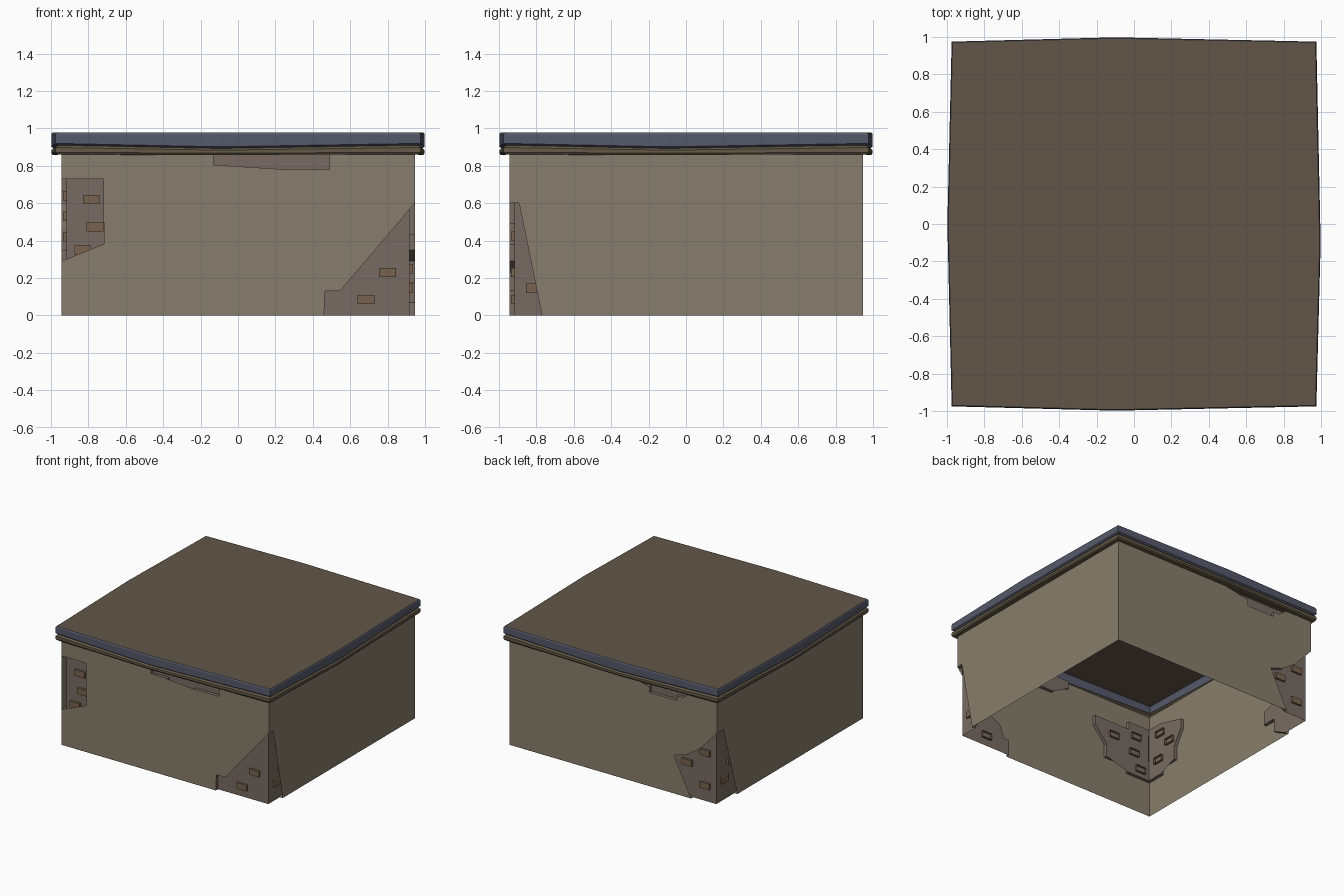
import bpy, bmesh

if "Cube" in bpy.data.objects:
    bpy.data.objects.remove(bpy.data.objects["Cube"])

W, H = 0.945, 0.86        # wall half width and height
DEP, MID = 0.027, 0.06    # recess depth, depth at the caved-in corner


def material(name, rgb):
    m = bpy.data.materials.new(name)
    m.diffuse_color = [(c / 255) ** 2.2 for c in rgb] + [1]
    m.use_nodes = True
    m.node_tree.nodes["Principled BSDF"].inputs["Base Color"].default_value = m.diffuse_color
    return m


def place(k, p):
    """Wall k (front, right, back, left): (along, height, depth) -> world."""
    x, y = p[0], -W + p[2]
    for _ in range(k):
        x, y = -y, x
    return (x, y, p[1])


class Part:
    def __init__(self, name, mat):
        self.name, self.mat, self.bm = name, mat, bmesh.new()

    def face(self, k, pts, split=False):
        f = self.bm.faces.new([self.bm.verts.new(place(k, p)) for p in pts])
        if split:
            bmesh.ops.triangulate(self.bm, faces=[f], ngon_method='EAR_CLIP')

    def finish(self):
        bmesh.ops.remove_doubles(self.bm, verts=self.bm.verts[:], dist=1e-5)
        me = bpy.data.meshes.new(self.name)
        self.bm.to_mesh(me)
        self.bm.free()
        me.materials.append(self.mat)
        bpy.context.collection.objects.link(bpy.data.objects.new(self.name, me))


def stair(top, *steps):
    """Outline of corner damage going down: each step moves sideways to d, then
    down to z; a step marked True slopes straight there instead."""
    pts = [(0, top)]
    for d, z, *slope in steps:
        if not slope and d != pts[-1][0]:
            pts.append((d, pts[-1][1]))
        pts.append((d, z))
    if pts[-1][1] > 0:
        pts.append((0, pts[-1][1]))
    return pts


def stretch(path, s):
    return [(d * s, z) for d, z in path]


# Corner damage outlines (distance from corner, height)
tall = stair(.6, (.135, .49), (.375, .38), (.295, .29), (.4, .23, True), (.4, .13), (.485, 0))
low = stair(.6, (.115, .43), (.205, .35), (.345, .29, True), (.345, .18), (.265, .07),
            (.175, 0, True))
high = stair(.78, (.235, .675), (.365, .595), (.185, .52, True), (.185, .42), (.1, .295))
wide = stair(.73, (.225, .665), (.555, .59), (.445, .46, True), (.445, .35), (.23, .29))
# Per corner: right end of wall k, left end of wall k+1, cave-in height
corners = [(tall, low, .29), (high, stretch(high, .8), .595),
           (stretch(low, 1.35), stretch(low, 1.5), .29), (stretch(wide, .72), wide, .59)]


def hanging(u, *steps):
    """Damage below the trim, left to right: each step drops to z, then runs to u."""
    pts = [(u, H)]
    for z, u in steps:
        pts += [(pts[-1][0], z), (u, z)]
    return pts + [(u, H)]


tops = [hanging(-.13, (.8, .02), (.72, .26), (.78, .49)),
        hanging(-.45, (.725, -.27), (.795, -.12)),
        hanging(.12, (.82, .33), (.77, .58), (.81, .7)), []]
# Exposed bricks per wall (along, height)
brick_spots = [
    [(-.785, .62), (-.57, .555), (-.765, .475), (-.83, .35), (.72, .425), (.8, .23), (.685, .085)],
    [(-.745, .25), (-.81, .145), (.8, .69), (.83, .485)],
    [(-.85, .56), (-.83, .45), (.82, .4), (.66, .28), (.82, .13)],
    [(-.74, .3), (-.82, .17), (.78, .64), (.67, .53), (.8, .42)],
]

walls = Part("walls", material("plaster", (134, 125, 108)))
patches = Part("worn_patches", material("worn_plaster", (119, 107, 98)))
bricks = Part("exposed_bricks", material("brick", (120, 100, 80)))


def corner_patch(k, side, path, zmid):
    """Recessed damage at one end of a wall (side -1 left, 1 right)."""
    def order(pts):
        return pts if side < 0 else pts[::-1]
    outer = [(side * (W - d), z, 0) for d, z in path]
    inner = [(side * (W - max(d, DEP)), z, DEP) for d, z in path]
    for a, b, c, d in zip(outer, outer[1:], inner, inner[1:]):
        patches.face(k, order([b, a, c, d]))
    floor = inner[::-1] + [(side * (W - MID), zmid, MID)]
    if path[-1][1] == 0:
        floor.append((side * (W - DEP), 0, DEP))
    patches.face(k, order(floor), True)
    if path[-1][1] > 0:
        outer.append((side * W, 0, 0))
    return order(outer)


for k in range(4):
    # wall sheet with its damaged ends and top edge cut out
    left = corner_patch(k, -1, corners[k - 1][1], corners[k - 1][2])
    right = corner_patch(k, 1, corners[k][0], corners[k][2])
    top = [(u, z, 0) for u, z in tops[k]]
    walls.face(k, left + right + [(W, H, 0)] + top[::-1] + [(-W, H, 0)], True)
    if top:
        deep = [(u, z, DEP) for u, z in tops[k]]
        for a, b, c, d in zip(top, top[1:], deep, deep[1:]):
            patches.face(k, [a, b, d, c])
        patches.face(k, deep, True)
    # bricks standing out of the recess
    for u, z in brick_spots[k]:
        ring = [(u + sx * .045, z + sz * .025) for sx, sz in ((-1, -1), (1, -1), (1, 1), (-1, 1))]
        front = [(a, b, .01) for a, b in ring]
        back = [(a, b, .045) for a, b in ring]
        bricks.face(k, front)
        for i in range(4):
            j = (i + 1) % 4
            bricks.face(k, [front[j], front[i], back[i], back[j]])

# Sagging trim: rings of (corner half width, middle half width, corner z, middle z)
bend = [-.1, -.1, .1, 0]


def ring_points(c, m, zc, zm):
    pts = []
    for k in range(4):
        pts += [place(k, (-c, zc, W - c)), place(k, (bend[k], zm, W - m))]
    return pts


def band(name, mat, rings, cap=False):
    part = Part(name, mat)
    loops = [[part.bm.verts.new(p) for p in ring_points(*r)] for r in rings]
    for lo, hi in zip(loops, loops[1:]):
        for i in range(8):
            j = (i + 1) % 8
            part.bm.faces.new([lo[i], lo[j], hi[j], hi[i]])
    if cap:
        part.bm.faces.new(loops[-1])
    part.finish()


groove = (.963, .985, .91, .893)
lip = (.97, .993, .977, .977)
band("lower_trim", material("trim_brown", (100, 90, 72)),
     [(W, W, H, H), (.968, .99, .862, .858), (.975, .998, .872, .868),
      (.975, .998, .898, .884), groove])
band("upper_trim", material("trim_slate", (86, 90, 106)),
     [groove, (.975, .998, .92, .902), (.975, .998, .968, .968), lip])
band("roof", material("roof_brown", (98, 86, 74)), [lip, (.966, .989, .978, .978)], True)

for part in (walls, patches, bricks):
    part.finish()
